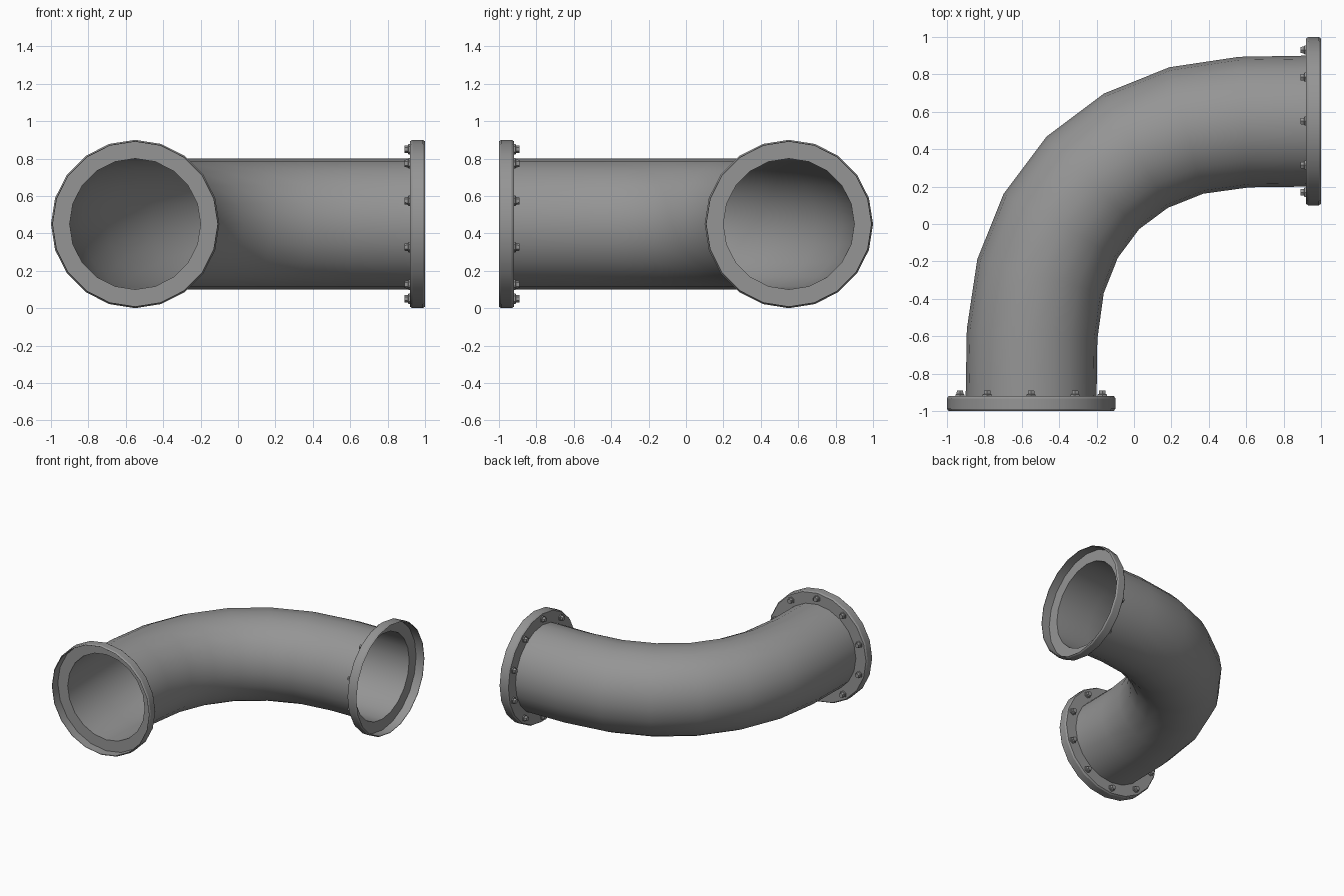
import bpy
import bmesh
from math import cos, sin, pi, radians
from mathutils import Matrix, Vector

if "Cube" in bpy.data.objects:
    bpy.data.objects.remove(bpy.data.objects["Cube"], do_unlink=True)

SIDES = 20
PIPE_R, FLANGE_R, DEPTH = 0.35, 0.45, 0.08
AXIS, HEIGHT = 0.55, 0.45

grey = bpy.data.materials.new("pipe grey")
grey.use_nodes = True
colour = (0.30, 0.30, 0.30, 1)
grey.diffuse_color = colour
grey.node_tree.nodes["Principled BSDF"].inputs["Base Color"].default_value = colour


def bridge(bm, rings, closed=False):
    """Skin a list of vertex rings with quads."""
    pairs = list(zip(rings, rings[1:]))
    if closed:
        pairs.append((rings[-1], rings[0]))
    for a, b in pairs:
        n = len(a)
        for i in range(n):
            j = (i + 1) % n
            bm.faces.new((a[i], a[j], b[j], b[i]))


def finish(bm, name, matrix=None, angle=30):
    if matrix:
        bm.transform(matrix)
    bmesh.ops.recalc_face_normals(bm, faces=bm.faces)
    mesh = bpy.data.meshes.new(name)
    bm.to_mesh(mesh)
    bm.free()
    mesh.materials.append(grey)
    obj = bpy.data.objects.new(name, mesh)
    bpy.context.scene.collection.objects.link(obj)
    bpy.ops.object.select_all(action="DESELECT")
    obj.select_set(True)
    bpy.context.view_layer.objects.active = obj
    bpy.ops.object.shade_smooth_by_angle(angle=radians(angle))
    return obj


def ring(bm, radius, depth, sides=SIDES):
    """Ring about local z, first vertex along local y."""
    return [bm.verts.new((radius * sin(2 * pi * i / sides),
                          radius * cos(2 * pi * i / sides), depth))
            for i in range(sides)]


# Elbow pipe: open tube swept along a symmetric quarter bend
half = [(-AXIS, -1 + DEPTH), (-0.545, -0.59), (-0.50, -0.28), (-0.392, -0.01)]
path = half + [(-0.22, 0.22)] + [(-y, -x) for x, y in reversed(half)]
path = [Vector((x, y, HEIGHT)) for x, y in path]
bm = bmesh.new()
rings = []
for k, p in enumerate(path):
    if k == 0:
        tangent = Vector((0, 1, 0))
    elif k == len(path) - 1:
        tangent = Vector((1, 0, 0))
    else:
        tangent = ((path[k + 1] - p).normalized() + (p - path[k - 1]).normalized()).normalized()
    side = tangent.cross(Vector((0, 0, 1)))
    rings.append([bm.verts.new(p + PIPE_R * (side * sin(a) + Vector((0, 0, cos(a)))))
                  for a in (2 * pi * i / SIDES for i in range(SIDES))])
bridge(bm, rings)
finish(bm, "elbow_pipe", angle=40)

# Local z runs from the open mouth into the pipe, local y is up
ends = {
    "front": Matrix(((-1, 0, 0, -AXIS), (0, 0, 1, -1), (0, 1, 0, HEIGHT), (0, 0, 0, 1))),
    "left": Matrix(((0, 0, -1, 1), (-1, 0, 0, AXIS), (0, 1, 0, HEIGHT), (0, 0, 0, 1))),
}
lip = FLANGE_R - 0.008
flange_profile = [(PIPE_R, DEPTH), (lip, DEPTH), (FLANGE_R, DEPTH - 0.012),
                  (FLANGE_R, 0.012), (lip, 0), (lip - 0.002, 0.002),
                  (lip - 0.002, DEPTH - 0.006), (PIPE_R, DEPTH - 0.006)]
# Bolt head: washer skirt, then a hexagonal head
bolt_profile = [(0.028, 0), (0.028, 0.009), (0.021, 0.011), (0.019, 0.03)]

for end, matrix in ends.items():
    # Dished flange with a chamfered rim
    bm = bmesh.new()
    bridge(bm, [ring(bm, r, d) for r, d in flange_profile], closed=True)
    finish(bm, end + "_flange", matrix)

    # Ten bolts around the back of the flange
    bm = bmesh.new()
    for i in range(10):
        a = 2 * pi * i / 10
        levels = [ring(bm, r, DEPTH + d, 6) for r, d in bolt_profile]
        bridge(bm, levels)
        bm.faces.new(levels[-1])
        bmesh.ops.translate(bm, verts=[v for level in levels for v in level],
                            vec=(0.4 * sin(a), 0.4 * cos(a), 0))
    finish(bm, end + "_flange_bolts", matrix)
